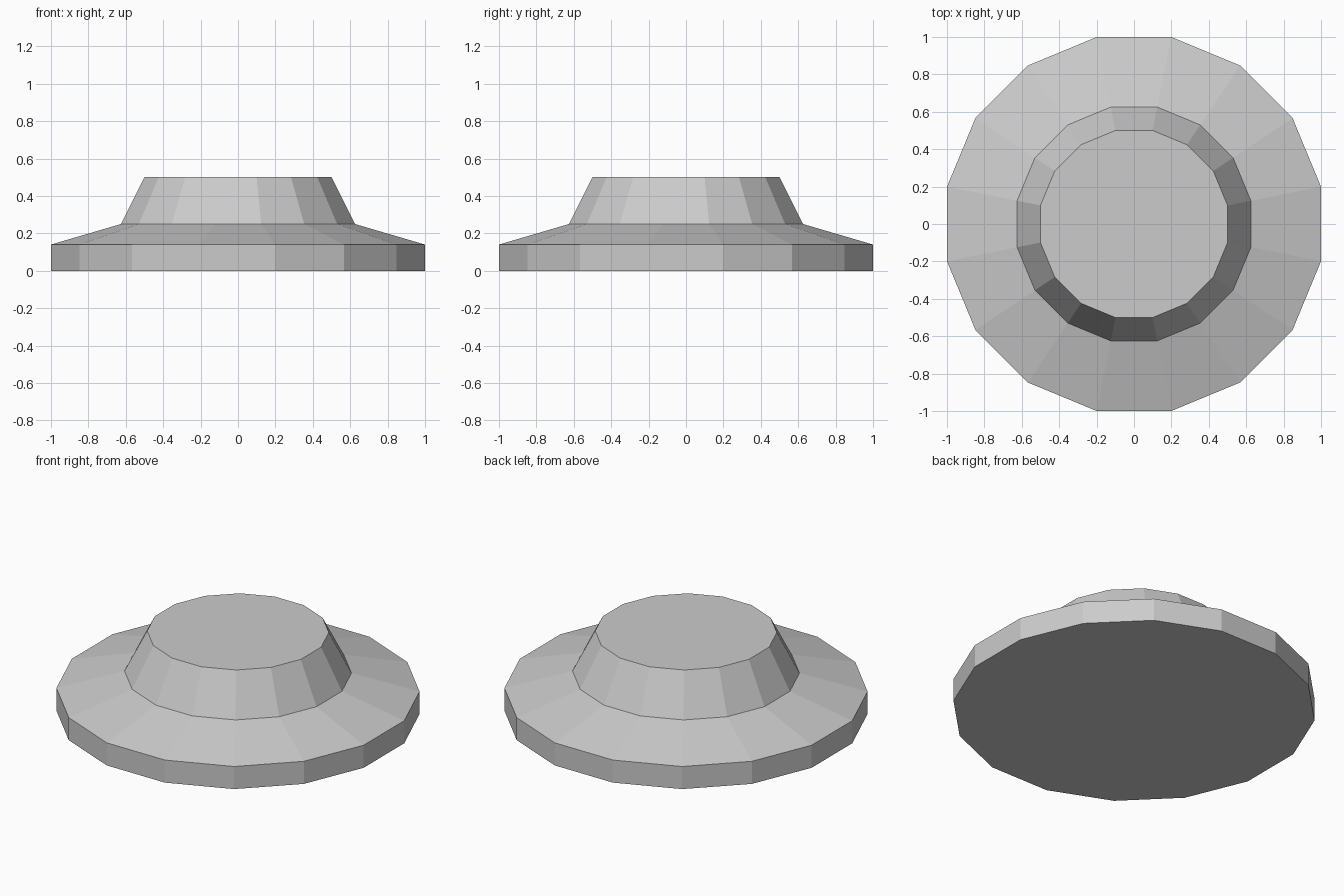
import bpy, bmesh
from math import cos, sin, pi

if "Cube" in bpy.data.objects:
    bpy.data.objects.remove(bpy.data.objects["Cube"])

SIDES = 16
# (flat-to-centre distance, height) from the foot to the top
PROFILE = [(1.0, 0.0), (1.0, 0.14), (0.625, 0.25), (0.5, 0.5)]


def lathe(name, profile, sides):
    """Faceted closed solid of revolution, with flats facing the axes."""
    bm = bmesh.new()
    rings = []
    for apothem, z in profile:
        r = apothem / cos(pi / sides)
        angles = [(i + 0.5) * 2 * pi / sides for i in range(sides)]
        rings.append([bm.verts.new((r * cos(a), r * sin(a), z)) for a in angles])
    for low, high in zip(rings, rings[1:]):
        for i in range(sides):
            j = (i + 1) % sides
            bm.faces.new((low[i], low[j], high[j], high[i]))
    bm.faces.new(rings[0][::-1])
    bm.faces.new(rings[-1])
    mesh = bpy.data.meshes.new(name)
    bm.to_mesh(mesh)
    bm.free()
    obj = bpy.data.objects.new(name, mesh)
    bpy.context.collection.objects.link(obj)
    return obj


# Flanged base: upright rim, sloping shoulder and tapered hub
lathe("flanged_base", PROFILE, SIDES)
